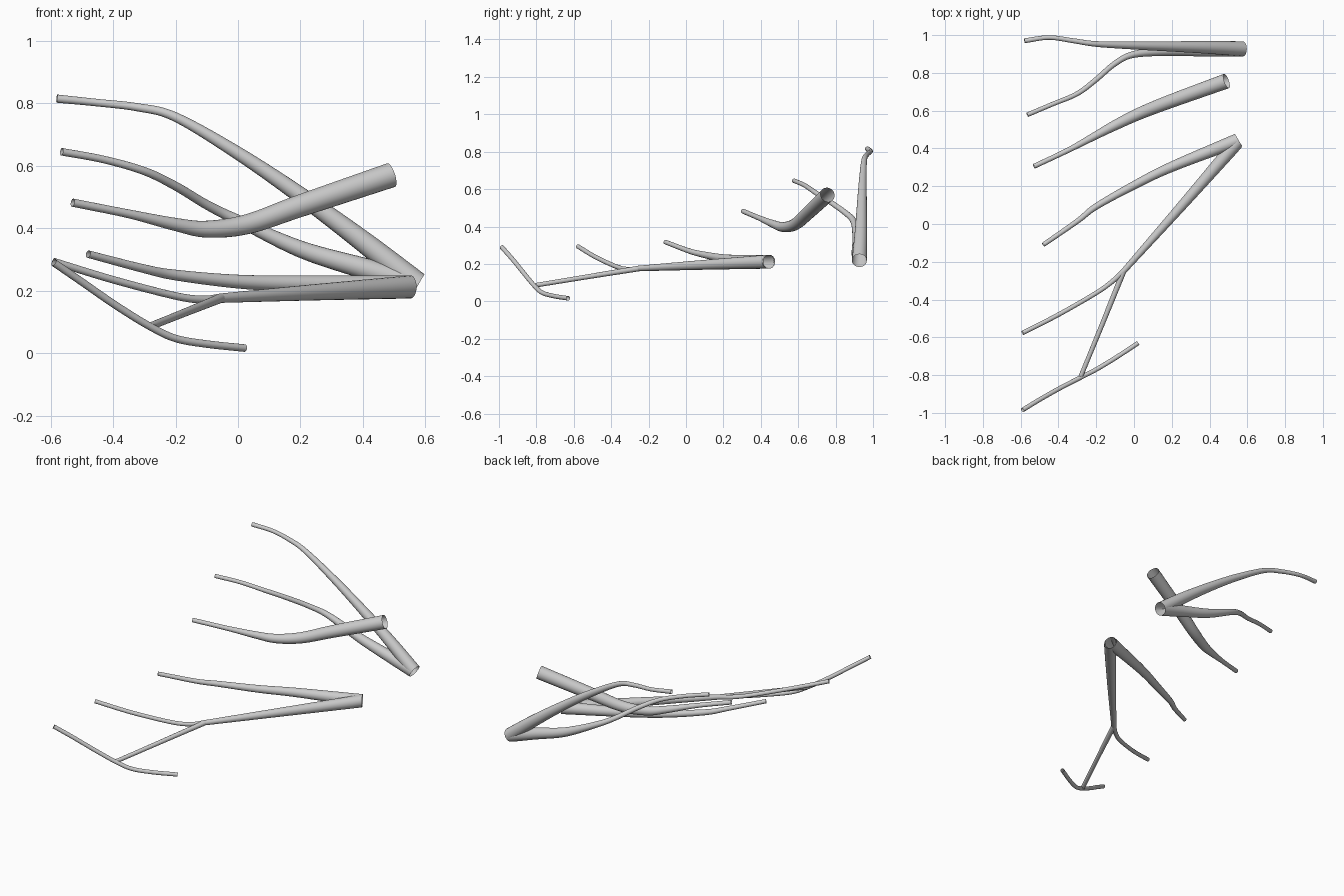
import bpy, bmesh, math
from mathutils import Vector

SIDES = 20


def spline(pts, t, k):
    # Catmull-Rom interpolation of one component list at segment k
    p0 = pts[k - 1] if k > 0 else [2 * a - b for a, b in zip(pts[0], pts[1])]
    p1, p2 = pts[k], pts[k + 1]
    p3 = pts[k + 2] if k + 2 < len(pts) else [2 * a - b for a, b in zip(pts[-1], pts[-2])]
    return [0.5 * (2 * b + (c - a) * t + (2 * a - 5 * b + 4 * c - d) * t * t
                   + (3 * b - a - 3 * c + d) * t ** 3)
            for a, b, c, d in zip(p0, p1, p2, p3)]


def branch(name, pts, steps=7, start_normal=None):
    # open tapered tube through (x, y, z, radius) points
    path = [spline(pts, i / steps, k) for k in range(len(pts) - 1) for i in range(steps)]
    path.append(list(pts[-1]))
    pos = [Vector(p[:3]) for p in path]
    bm = bmesh.new()
    rings = []
    for i, p in enumerate(pos):
        d = (pos[min(i + 1, len(pos) - 1)] - pos[max(i - 1, 0)]).normalized()
        if i == 0 and start_normal:
            d = Vector(start_normal).normalized()
        u = d.cross(Vector((0, 0, 1))).normalized()
        v = u.cross(d)
        r = path[i][3]
        rings.append([bm.verts.new(p + r * (u * math.cos(a) + v * math.sin(a)))
                      for a in (math.tau * j / SIDES for j in range(SIDES))])
    for a, b in zip(rings, rings[1:]):
        for j in range(SIDES):
            n = (j + 1) % SIDES
            bm.faces.new((a[j], b[j], b[n], a[n])).smooth = True
    bmesh.ops.recalc_face_normals(bm, faces=bm.faces)
    me = bpy.data.meshes.new(name)
    bm.to_mesh(me)
    bm.free()
    bpy.context.collection.objects.link(bpy.data.objects.new(name, me))


# Rear pair sharing one open base
branch("high_branch", [
    (0.577, 0.927, 0.218, .040), (0.4, 0.935, 0.358, .034), (0.2, 0.94, 0.505, .027),
    (0, 0.945, 0.64, .021), (-0.2, 0.953, 0.756, .015), (-0.32, 0.97, 0.787, .013),
    (-0.45, 0.987, 0.802, .012), (-0.58, 0.97, 0.815, .013)],
    start_normal=(-0.86, 0, 0.5))
branch("second_branch", [
    (0.577, 0.927, 0.218, .040), (0.4, 0.92, 0.272, .034), (0.2, 0.917, 0.333, .027),
    (0, 0.898, 0.425, .018), (-0.1, 0.85, 0.475, .015), (-0.2, 0.765, 0.535, .014),
    (-0.3, 0.69, 0.583, .013), (-0.43, 0.635, 0.62, .012), (-0.565, 0.578, 0.645, .012)],
    start_normal=(-0.86, 0, 0.5))

# Lone thick branch
branch("middle_branch", [
    (0.49, 0.757, 0.57, .040), (0.2, 0.652, 0.472, .036), (0.03, 0.585, 0.413, .032),
    (-0.1, 0.523, 0.397, .027), (-0.2, 0.47, 0.412, .021), (-0.35, 0.39, 0.446, .014),
    (-0.53, 0.305, 0.482, .013)])

# Front group: forked base, straight limb, then twigs
branch("low_branch", [
    (0.553, 0.445, 0.212, .037), (0.2, 0.303, 0.222, .027), (0, 0.205, 0.229, .022),
    (-0.2, 0.093, 0.25, .017), (-0.3, 0.015, 0.27, .014), (-0.48, -0.11, 0.317, .012)],
    start_normal=(-0.85, -0.5, 0))
branch("straight_limb", [
    (0.553, 0.44, 0.212, .037), (0.25, 0.093, 0.195, .026), (-0.055, -0.25, 0.176, .015)],
    start_normal=(-0.85, -0.5, 0))
branch("lower_limb", [
    (-0.055, -0.25, 0.176, .015), (-0.17, -0.535, 0.13, .013), (-0.283, -0.81, 0.085, .012)])
branch("side_twig", [
    (-0.055, -0.25, 0.176, .015), (-0.11, -0.30, 0.171, .013), (-0.2, -0.365, 0.183, .012),
    (-0.4, -0.48, 0.235, .012), (-0.59, -0.577, 0.293, .012)])
branch("end_twig", [
    (0.022, -0.63, 0.016, .012), (-0.1, -0.71, 0.029, .012), (-0.2, -0.77, 0.047, .012),
    (-0.283, -0.813, 0.086, .012), (-0.39, -0.868, 0.152, .012), (-0.5, -0.93, 0.228, .012),
    (-0.59, -0.985, 0.29, .012)])
